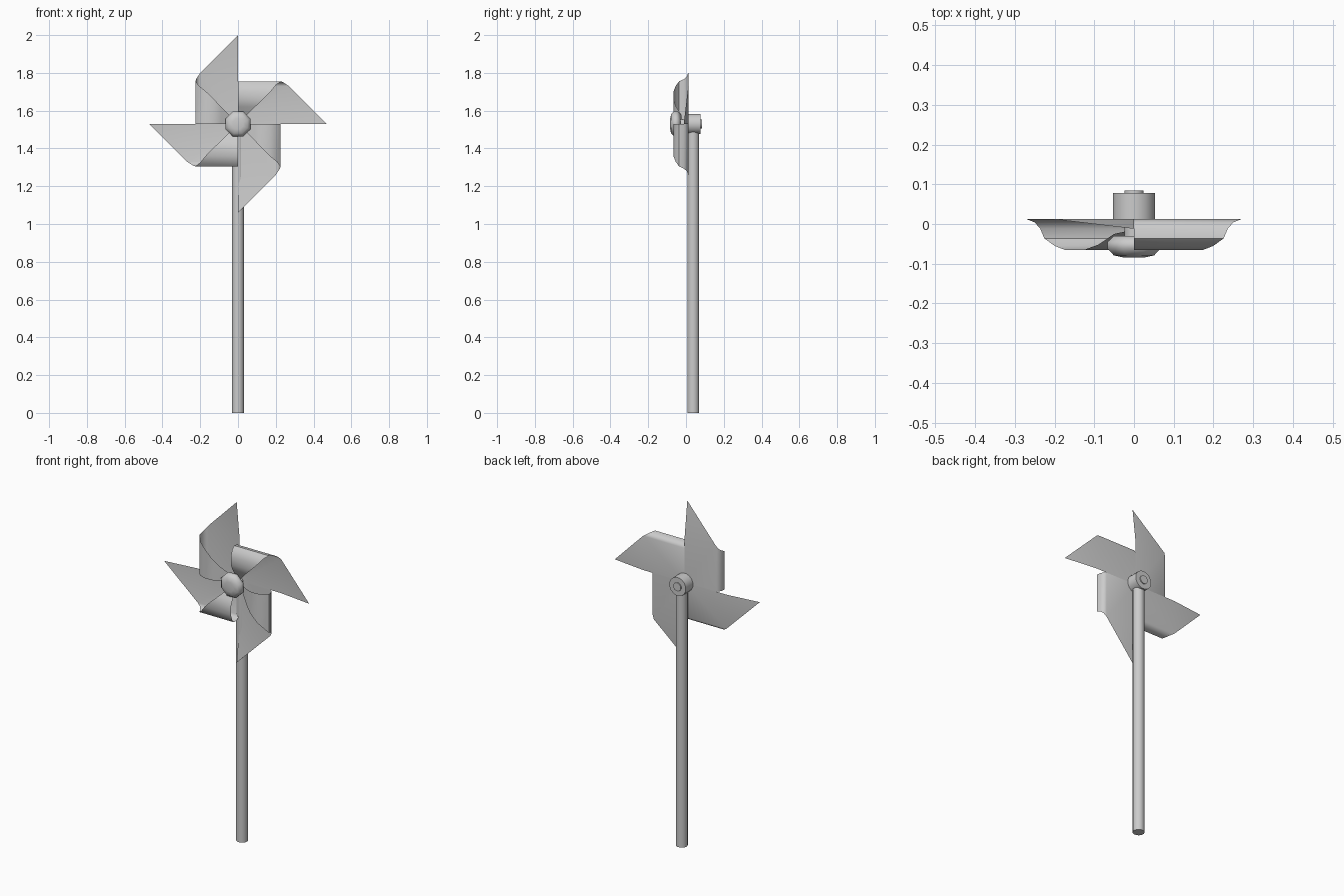
import bpy, bmesh
from math import pi, cos, sin, radians
from mathutils import Matrix, Vector

cube = bpy.data.objects.get("Cube")
if cube:
    bpy.data.objects.remove(cube)

HUB_Z = 1.53
REACH = 0.47

grey = bpy.data.materials.new("plain grey")
grey.use_nodes = True
grey.diffuse_color = (0.6, 0.6, 0.6, 1)
grey.node_tree.nodes["Principled BSDF"].inputs["Base Color"].default_value = grey.diffuse_color


def finish(name, bm, angle):
    """Turn a bmesh into a shaded object."""
    bmesh.ops.remove_doubles(bm, verts=bm.verts, dist=1e-5)
    mesh = bpy.data.meshes.new(name)
    bm.to_mesh(mesh)
    bm.free()
    mesh.materials.append(grey)
    obj = bpy.data.objects.new(name, mesh)
    bpy.context.collection.objects.link(obj)
    bpy.ops.object.select_all(action="DESELECT")
    obj.select_set(True)
    bpy.context.view_layer.objects.active = obj
    bpy.ops.object.shade_smooth_by_angle(angle=radians(angle))
    return obj


def turned(name, profile, sides, place, angle=35):
    """Closed solid turned around local z from (radius, height) pairs."""
    bm = bmesh.new()
    rings = []
    for r, h in profile:
        turns = [2 * pi * (i + 0.5) / sides for i in range(sides)]
        rings.append([bm.verts.new((r * cos(a), r * sin(a), h)) for a in turns])
    for low, high in zip(rings, rings[1:]):
        for i in range(sides):
            j = (i + 1) % sides
            bm.faces.new((low[i], low[j], high[j], high[i]))
    bm.faces.new(rings[0][::-1])
    bm.faces.new(rings[-1])
    bm.transform(place)
    return finish(name, bm, angle)


# Stick
turned("stick", [(0.032, 0), (0.032, 1.5)], 12, Matrix.Translation((0, 0.038, 0)))

# Axle parts run along y, local height pointing to the back
axle = Matrix.Translation((0, 0, HUB_Z)) @ Matrix.Rotation(-pi / 2, 4, "X")
turned("rear_bushing", [(0.054, 0.012), (0.054, 0.078)], 16, axle)
turned("axle_pin", [(0.025, -0.04), (0.025, 0.084)], 12, axle)
turned("front_cap", [(0.03, -0.084), (0.055, -0.079), (0.072, -0.062),
                     (0.072, -0.045), (0.055, -0.03)], 8, axle, 50)

# Folded blade section: (distance from centre, depth, sheet width there)
ROLL = [(0.2, 0.012, 0.27), (0.213, 0.004, 0.25), (0.222, -0.012, 0.236),
        (0.225, -0.036, 0.226), (0.205, -0.055, 0.2), (0.17, -0.066, 0.172),
        (0.125, -0.066, 0.128), (0.09, -0.052, 0.09), (0.05, -0.025, 0.05),
        (0, -0.014, 0)]


def blade(name, turn):
    bm = bmesh.new()
    bend = ROLL[0][2]

    def quad(*points):
        bm.faces.new([bm.verts.new(p) for p in points])

    # Flat back panel and forward-bent tip
    d = ROLL[0][1]
    v = ROLL[0][0]
    quad((0, d, 0), (bend, d, 0), (bend, d, v), (0, d, v))
    quad((bend, d, 0), (REACH, -0.012, 0), (bend, d, v))
    # Rolled flap returning to the centre
    for (v0, d0, w0), (v1, d1, w1) in zip(ROLL, ROLL[1:]):
        if w1 > 0:
            quad((0, d0, v0), (w0, d0, v0), (w1, d1, v1), (0, d1, v1))
        else:
            quad((0, d0, v0), (w0, d0, v0), (0, d1, v1))
    bm.transform(Matrix.Translation((0, 0, HUB_Z)) @ Matrix.Rotation(turn, 4, "Y"))
    return finish(name, bm, 50)


for i, side in enumerate(("upper_left", "lower_left", "lower_right", "upper_right")):
    blade("blade_" + side, i * pi / 2)
